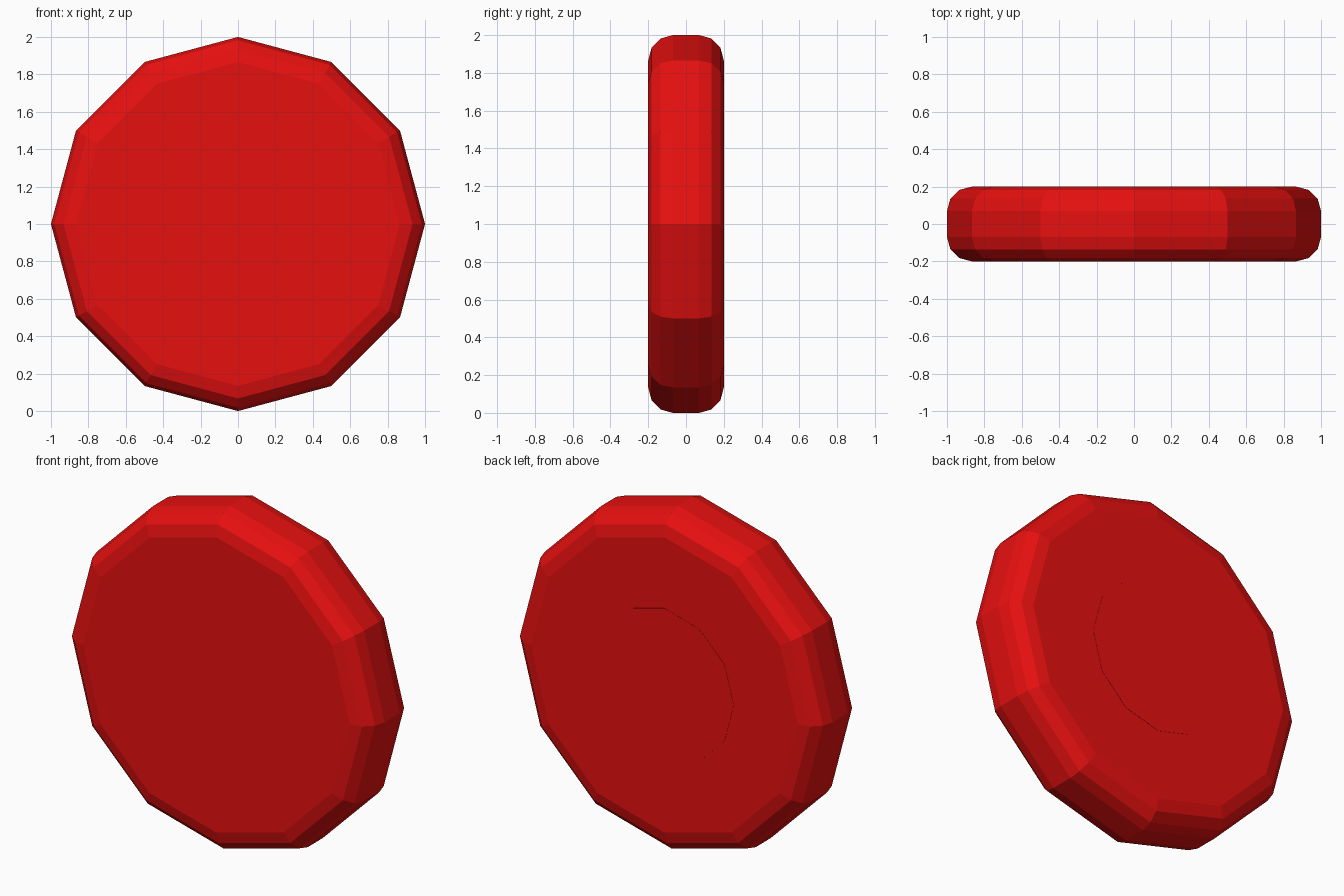
import bpy, math

if "Cube" in bpy.data.objects:
    bpy.data.objects.remove(bpy.data.objects["Cube"])

red = bpy.data.materials.new("red")
red.diffuse_color = (0.8, 0.005, 0.005, 1)
red.use_nodes = True
red.node_tree.nodes["Principled BSDF"].inputs["Base Color"].default_value = red.diffuse_color


def disc(name, radius, y_front, y_back):
    """Flat-shaded twelve-sided disc facing along y, centred at z = 1."""
    bpy.ops.mesh.primitive_cylinder_add(
        vertices=12, radius=radius, depth=y_back - y_front,
        location=(0, (y_front + y_back) / 2, 1),
        rotation=(math.pi / 2, 0, 0))
    obj = bpy.context.object
    obj.name = name
    obj.data.materials.append(red)
    return obj


# Main disc with rounded front and back rims
body = disc("disc_body", 1.0, -0.2, 0.2)
bevel = body.modifiers.new("rounded_rim", "BEVEL")
bevel.width = 0.13
bevel.segments = 3
bevel.limit_method = 'ANGLE'
bevel.angle_limit = math.radians(60)

# Small round plate set flush into the back
disc("back_plate", 0.45, 0.1, 0.201)
